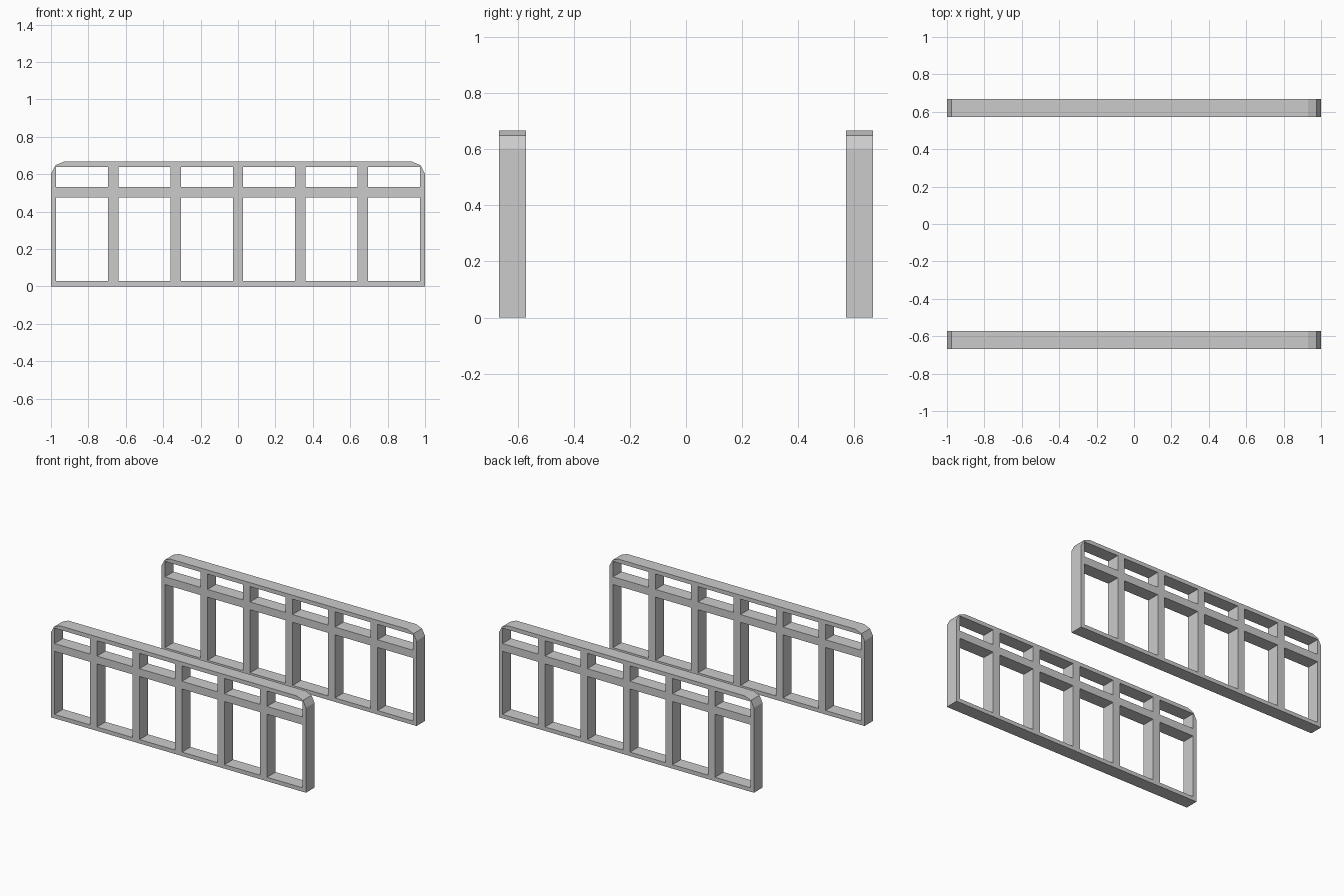
import bpy
import bmesh
import math

cube = bpy.data.objects.get("Cube")
if cube:
    bpy.data.objects.remove(cube, do_unlink=True)

GREY = (0.6, 0.6, 0.6, 1.0)
mat = bpy.data.materials.new("light grey")
mat.use_nodes = True
mat.diffuse_color = GREY
mat.node_tree.nodes["Principled BSDF"].inputs["Base Color"].default_value = GREY

BAYS = 6
PITCH = 2 / BAYS
EDGE = 0.028            # half the width of a bar
HEIGHT, DEPTH = 0.667, 0.096
ROWS = [(EDGE, 0.475), (0.53, HEIGHT - EDGE)]


def add_loop(curve, points):
    spline = curve.splines.new('POLY')
    spline.points.add(len(points) - 1)
    for p, (x, z) in zip(spline.points, points):
        p.co = (x, z, 0, 1)
    spline.use_cyclic_u = True


def make_frame(name, y):
    # Filled outline with clipped top corners and window openings
    curve = bpy.data.curves.new(name, 'CURVE')
    curve.dimensions = '2D'
    curve.fill_mode = 'BOTH'
    curve.extrude = DEPTH / 2
    half = [(1, 0), (1, 0.602), (0.976, 0.648), (0.93, HEIGHT)]
    add_loop(curve, half + [(-x, z) for x, z in reversed(half)])
    for bay in range(BAYS):
        x0 = -1 + bay * PITCH + EDGE
        x1 = x0 + PITCH - 2 * EDGE
        for z0, z1 in ROWS:
            add_loop(curve, [(x0, z0), (x1, z0), (x1, z1), (x0, z1)])

    # Turn into a clean, closed, flat-shaded mesh
    temp = bpy.data.objects.new(name + " outline", curve)
    mesh = bpy.data.meshes.new_from_object(temp)
    bpy.data.objects.remove(temp)
    bm = bmesh.new()
    bm.from_mesh(mesh)
    bmesh.ops.remove_doubles(bm, verts=bm.verts, dist=0.0001)
    bmesh.ops.recalc_face_normals(bm, faces=bm.faces)
    for f in bm.faces:
        f.smooth = False
    bm.to_mesh(mesh)
    bm.free()
    mesh.materials.clear()
    mesh.materials.append(mat)
    obj = bpy.data.objects.new(name, mesh)
    obj.rotation_euler.x = math.pi / 2
    obj.location.y = y
    bpy.context.collection.objects.link(obj)


# Front and back side panels
Y = HEIGHT - DEPTH / 2
make_frame("front_panel", -Y)
make_frame("back_panel", Y)
